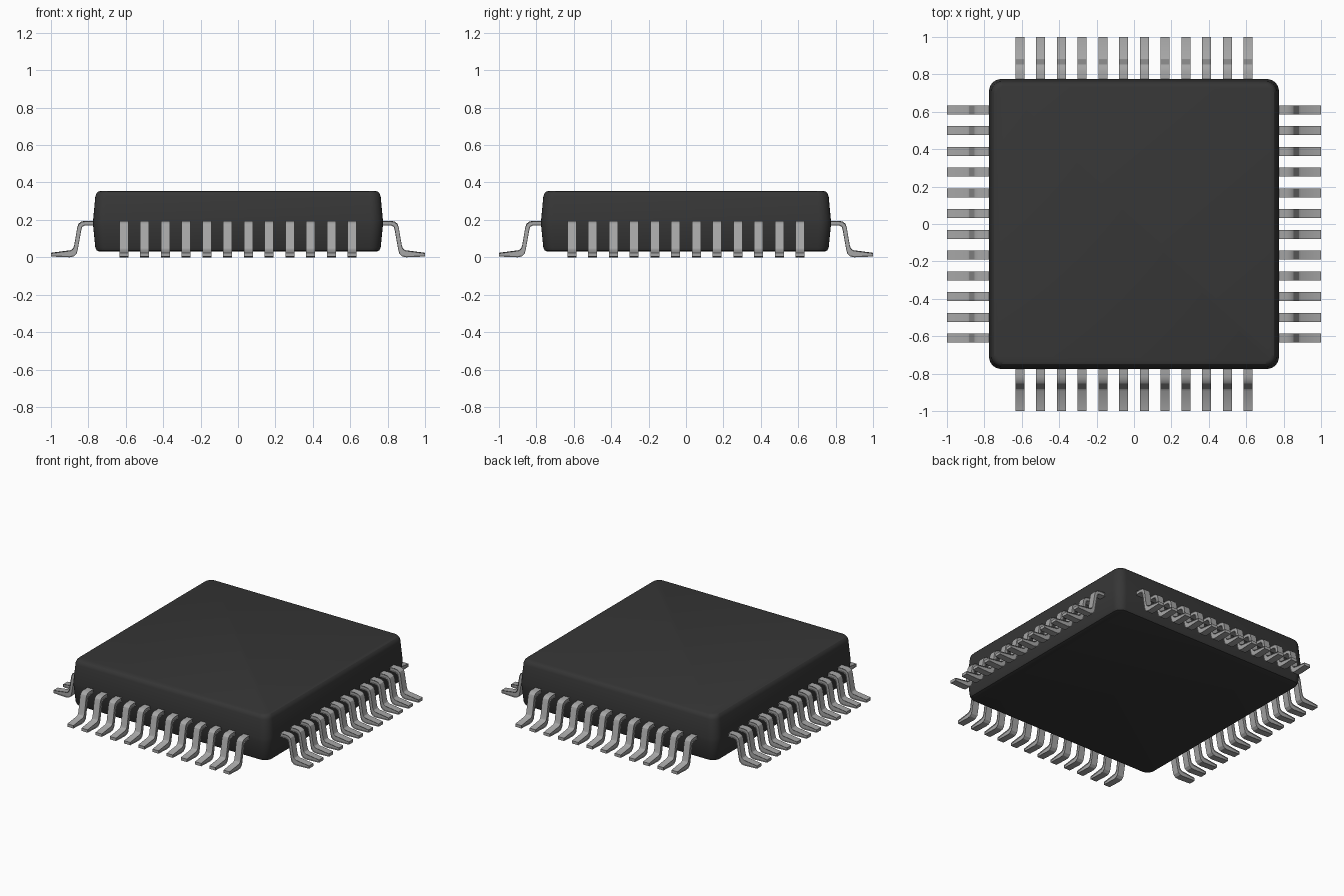
import bpy, bmesh, math
from mathutils import Matrix

cube = bpy.data.objects.get("Cube")
if cube:
    bpy.data.objects.remove(cube, do_unlink=True)


def material(name, value, rough):
    m = bpy.data.materials.new(name)
    m.use_nodes = True
    col = (value, value, value, 1)
    m.diffuse_color = col
    node = m.node_tree.nodes["Principled BSDF"]
    node.inputs["Base Color"].default_value = col
    node.inputs["Roughness"].default_value = rough
    return m


def make_object(name, bm, mat):
    bmesh.ops.recalc_face_normals(bm, faces=bm.faces)
    me = bpy.data.meshes.new(name)
    bm.to_mesh(me)
    bm.free()
    me.materials.append(mat)
    ob = bpy.data.objects.new(name, me)
    bpy.context.collection.objects.link(ob)
    bpy.ops.object.select_all(action="DESELECT")
    ob.select_set(True)
    bpy.context.view_layer.objects.active = ob
    bpy.ops.object.shade_smooth_by_angle(angle=math.radians(30))
    return ob


black = material("black plastic", 0.037, 0.6)
steel = material("grey metal", 0.38, 0.4)

# Package body: rounded squares lofted upward (half width, height)
SECTIONS = [(0.738, 0.03), (0.755, 0.036), (0.763, 0.052), (0.775, 0.172),
            (0.775, 0.195), (0.763, 0.325), (0.757, 0.341), (0.748, 0.351), (0.735, 0.355)]
STEPS = 6


def rounded_square(bm, half, z):
    r = 0.065 - (0.775 - half) * 0.6
    ring = []
    for corner in range(4):
        mid = math.radians(45 + 90 * corner)
        cx = math.copysign(half - r, math.cos(mid))
        cy = math.copysign(half - r, math.sin(mid))
        for i in range(STEPS + 1):
            a = math.radians(90 * (corner + i / STEPS))
            ring.append(bm.verts.new((cx + r * math.cos(a), cy + r * math.sin(a), z)))
    return ring


bm = bmesh.new()
rings = [rounded_square(bm, h, z) for h, z in SECTIONS]
for low, high in zip(rings, rings[1:]):
    n = len(low)
    for i in range(n):
        j = (i + 1) % n
        bm.faces.new((low[i], low[j], high[j], high[i]))
bm.faces.new(rings[0])
bm.faces.new(rings[-1])
make_object("package_body", bm, black)

# Gull-wing pin outline (distance from centre, height)
PIN = [(0.755, 0.195), (0.815, 0.195), (0.838, 0.191), (0.852, 0.18), (0.859, 0.162),
       (0.876, 0.062), (0.882, 0.047), (0.894, 0.038), (1.0, 0.024), (1.0, 0.004),
       (0.90, 0.0), (0.878, 0.004), (0.863, 0.018), (0.857, 0.04),
       (0.837, 0.15), (0.832, 0.163), (0.82, 0.169), (0.755, 0.169)]
WIDTH, PITCH, COUNT = 0.048, 0.111, 12


def add_pin(bm, x):
    # bevelled side edges: narrow caps joined to the full-width outline
    mid_d = [sum(p) / 2 for p in zip(*[(PIN[0][1], PIN[-1][1])])]
    loops = []
    n = len(PIN)
    for side, inset in ((-0.5, 0.004), (-0.5, 0), (0.5, 0), (0.5, 0.004)):
        loop = []
        for i, (d, z) in enumerate(PIN):
            # pull each outline point towards its opposite partner
            od, oz = PIN[n - 1 - i]
            length = math.hypot(od - d, oz - z)
            f = inset / length
            w = side * (WIDTH - 2 * inset)
            loop.append(bm.verts.new((x + w, -(d + (od - d) * f), z + (oz - z) * f)))
        loops.append(loop)
    for a, b in zip(loops, loops[1:]):
        for i in range(n):
            j = (i + 1) % n
            bm.faces.new((a[i], a[j], b[j], b[i]))
    # caps as quad strips between opposite outline points
    for loop in (loops[0], loops[-1]):
        for i in range(n // 2 - 1):
            bm.faces.new((loop[i], loop[i + 1], loop[n - 2 - i], loop[n - 1 - i]))


# One row of pins per side
for k, name in enumerate(("front", "left", "back", "right")):
    bm = bmesh.new()
    for i in range(COUNT):
        add_pin(bm, (i - (COUNT - 1) / 2) * PITCH)
    bmesh.ops.rotate(bm, verts=bm.verts, cent=(0, 0, 0),
                     matrix=Matrix.Rotation(math.radians(90 * k), 3, "Z"))
    make_object(name + "_pins", bm, steel)
